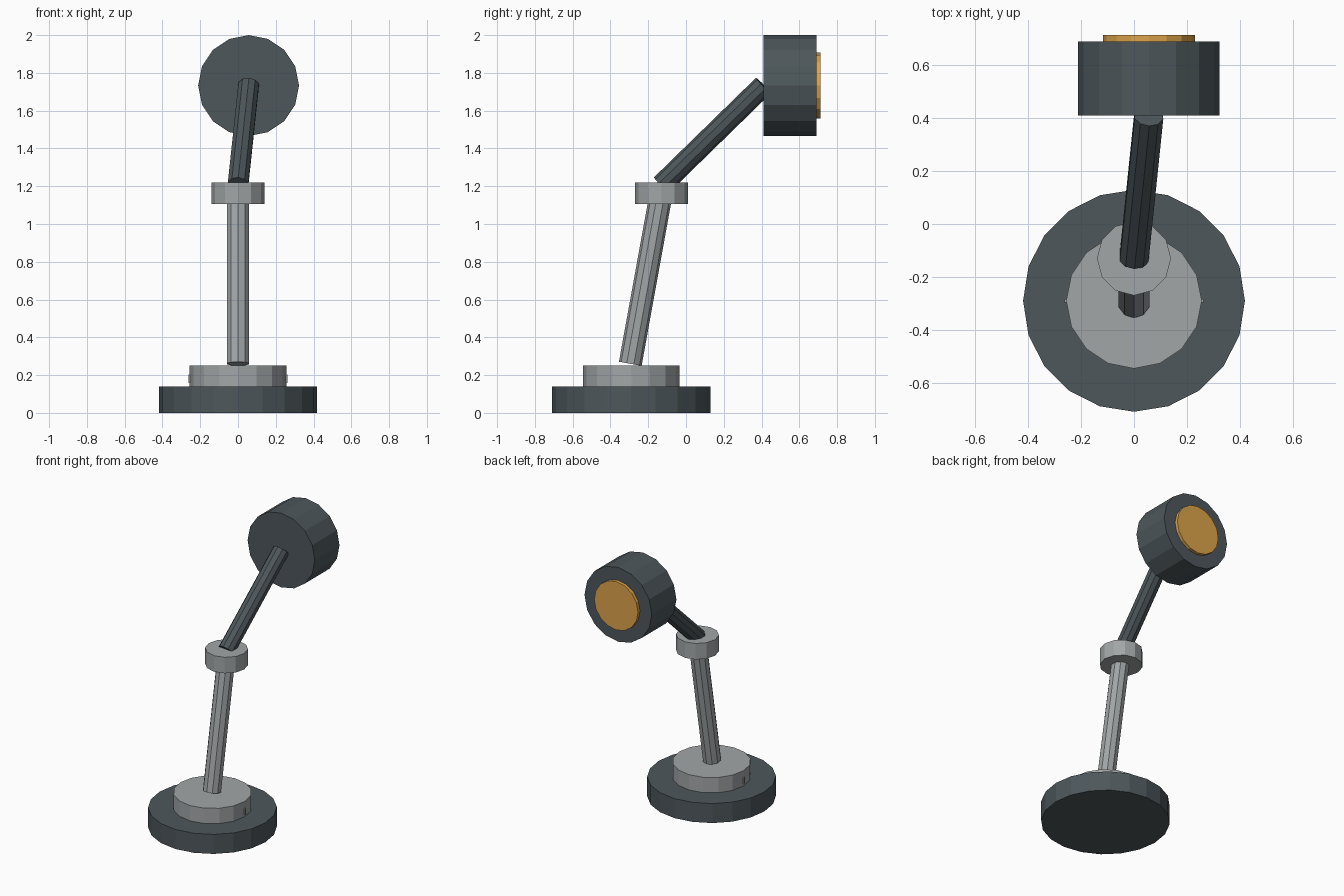
import bpy
from mathutils import Vector

if "Cube" in bpy.data.objects:
    bpy.data.objects.remove(bpy.data.objects["Cube"])


def material(name, rgb):
    m = bpy.data.materials.new(name)
    m.diffuse_color = (*rgb, 1)
    m.use_nodes = True
    m.node_tree.nodes["Principled BSDF"].inputs["Base Color"].default_value = m.diffuse_color
    return m


dark = material("dark_slate", (0.075, 0.095, 0.105))
grey = material("light_grey", (0.36, 0.38, 0.385))
amber = material("amber", (0.72, 0.37, 0.07))


def rod(name, start, end, radius, sides, mat):
    """Flat-faced cylinder running from start to end."""
    a, b = Vector(start), Vector(end)
    d = b - a
    bpy.ops.mesh.primitive_cylinder_add(vertices=sides, radius=radius,
                                        depth=d.length, location=(a + b) / 2)
    ob = bpy.context.object
    ob.name = name
    ob.rotation_mode = 'QUATERNION'
    ob.rotation_quaternion = Vector((0, 0, 1)).rotation_difference(d)
    ob.data.materials.append(mat)
    return ob


by = -0.29                 # base centre
hx, hz = 0.056, 1.733      # lamp head axis

# base
rod("base", (0, by, 0), (0, by, 0.14), 0.419, 20, dark)
rod("base_plate", (0, by, 0.14), (0, by, 0.25), 0.256, 16, grey)

# small pin ends at the sides of the plate
bpy.ops.mesh.primitive_cube_add(size=1, location=(0, by, 0.18))
pin = bpy.context.object
pin.name = "plate_pin"
pin.scale = (0.524, 0.012, 0.045)
pin.data.materials.append(grey)

# arms and elbow
rod("lower_arm", (0, -0.295, 0.26), (0, -0.13, 1.17), 0.061, 10, grey)
rod("elbow_collar", (0, -0.13, 1.105), (0, -0.13, 1.22), 0.14, 12, grey)
rod("upper_arm", (0, -0.13, 1.206), (hx, 0.41, hz), 0.057, 10, dark)

# head and lens
rod("lamp_head", (hx, 0.41, hz), (hx, 0.69, hz), 0.267, 16, dark)
rod("lens", (hx, 0.68, hz), (hx, 0.713, hz), 0.174, 16, amber)
